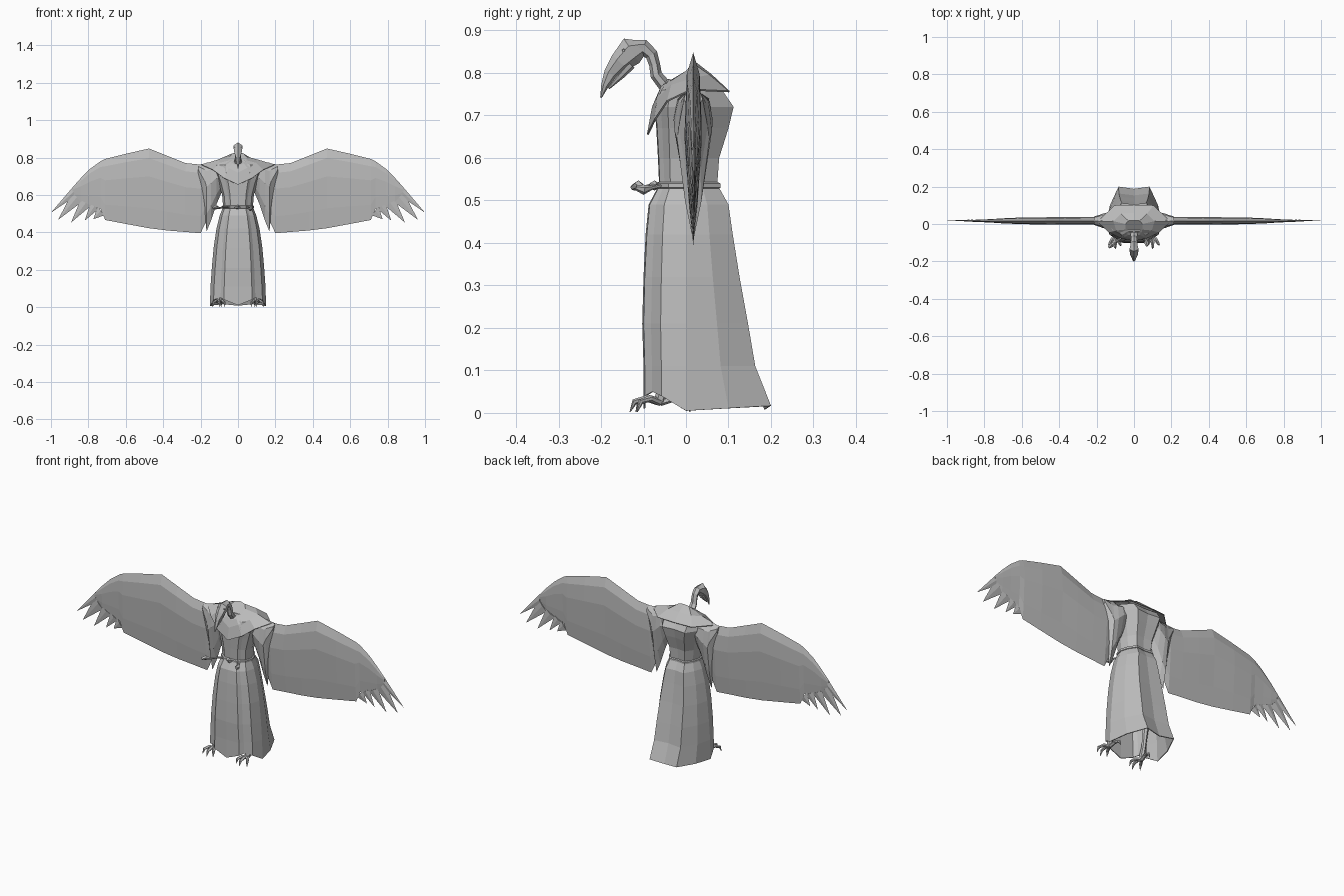
import bpy
import bmesh
from mathutils import Vector

cube = bpy.data.objects.get("Cube")
if cube:
    bpy.data.objects.remove(cube)

grey = bpy.data.materials.new("plain_grey")
grey.use_nodes = True
grey.diffuse_color = (0.5, 0.5, 0.5, 1)
grey.node_tree.nodes["Principled BSDF"].inputs["Base Color"].default_value = (0.5, 0.5, 0.5, 1)


def loft(name, rings, caps=(True, True), mirror=False, thick=0):
    """Skin a list of equal-length closed rings into a flat-shaded object."""
    bm = bmesh.new()
    loops = [[bm.verts.new(p) for p in ring] for ring in rings]
    for a, b in zip(loops, loops[1:]):
        n = len(a)
        for i in range(n):
            j = (i + 1) % n
            bm.faces.new((a[i], a[j], b[j], b[i]))
    if caps[0]:
        bm.faces.new(loops[0])
    if caps[1]:
        bm.faces.new(loops[-1])
    bmesh.ops.remove_doubles(bm, verts=bm.verts, dist=0.0001)
    bmesh.ops.recalc_face_normals(bm, faces=bm.faces)
    mesh = bpy.data.meshes.new(name)
    bm.to_mesh(mesh)
    bm.free()
    mesh.materials.append(grey)
    obj = bpy.data.objects.new(name, mesh)
    bpy.context.collection.objects.link(obj)
    if thick:
        mod = obj.modifiers.new("cloth", 'SOLIDIFY')
        mod.thickness = thick
    if mirror:
        mod = obj.modifiers.new("mirror", 'MIRROR')
        mod.use_mirror_merge = False
    return obj


def both_sides(half):
    """Complete a ring from its +x half, front centre to back centre."""
    return half + [(-x, y, z) for x, y, z in half[-2:0:-1]]


def tube(name, path, sizes, mirror=False):
    """Six-sided tube; sizes are (sideways, upward) radii along the path."""
    pts = [Vector(p) for p in path]
    rings = []
    for i, p in enumerate(pts):
        t = (pts[min(i + 1, len(pts) - 1)] - pts[max(i - 1, 0)]).normalized()
        side = Vector((1, 0, 0)) - t * t.x
        if side.length < 0.3:
            side = Vector((0, 1, 0)) - t * t.y
        side.normalize()
        up = t.cross(side)
        a, b = sizes[i]
        rings.append([p + side * a * u + up * b * v for u, v in
                      ((0, 1), (1, .4), (.8, -.5), (0, -1), (-.8, -.5), (-1, .4))])
    return loft(name, rings, mirror=mirror)


def blade(x, top, bottom, half, y0=0.017):
    """Lens section of a wing: sharp edges, thickest near the leading edge."""
    d = top - bottom
    return [(x, y0, top), (x, y0 + half * .8, top - d * .12), (x, y0 + half, top - d * .35),
            (x, y0 + half * .5, bottom + d * .25), (x, y0, bottom),
            (x, y0 - half * .5, bottom + d * .25), (x, y0 - half, top - d * .35),
            (x, y0 - half * .8, top - d * .12)]


# Robe: angular section scaled by half width, front depth and back depth
SECTION = [(0, -1), (.5, -.97), (.62, -.8), (.87, -.58), (1, 0), (.86, .5), (.55, 1), (0, .94)]


def robe_ring(z, w, front, back, hem=(0,) * 8):
    return both_sides([(x * w, y * (front if y < 0 else back), z + h)
                       for (x, y), h in zip(SECTION, hem)])


loft("skirt", [
    robe_ring(.005, .15, .1, .2, (.005, .035, .045, .035, 0, .006, .012, .004)),
    robe_ring(.11, .147, .1, .163), robe_ring(.21, .14, .103, .146),
    robe_ring(.32, .13, .1, .126), robe_ring(.42, .115, .095, .11),
    robe_ring(.49, .098, .088, .1), robe_ring(.535, .08, .064, .075)],
    caps=(False, True), thick=.004)
loft("torso", [
    robe_ring(.53, .079, .063, .073), robe_ring(.6, .085, .066, .078),
    robe_ring(.67, .106, .07, .1), robe_ring(.72, .125, .074, .112),
    robe_ring(.76, .13, .06, .085), robe_ring(.785, .06, .04, .05)])
loft("belt", [robe_ring(z, .08 + g, .065 + g, .075 + g)
              for z, g in ((.527, 0), (.53, .006), (.54, .006), (.543, 0))])

# Shoulder cape, from neck opening to pointed front hem
loft("cape", [
    both_sides([(0, -.065, .755), (.03, -.058, .77), (.045, -.03, .785),
                (.045, 0, .805), (.03, .017, .822), (0, .02, .828)]),
    both_sides([(0, -.08, .72), (.05, -.068, .745), (.095, -.035, .772),
                (.11, .015, .788), (.07, .055, .796), (0, .06, .797)]),
    both_sides([(0, -.092, .655), (.075, -.075, .69), (.135, -.045, .735),
                (.195, .012, .762), (.105, .1, .758), (0, .103, .757)])],
    caps=(True, False), thick=.004)

# Sleeves draped over the wing roots
loft("sleeve", [
    blade(.085, .75, .62, .04), blade(.115, .765, .55, .046), blade(.145, .772, .46, .044),
    blade(.168, .772, .405, .038), blade(.178, .768, .5, .034), blade(.215, .76, .7, .022)],
    mirror=True)

# Wings and splayed flight feathers
WING = [(.165, .755, .47, .017), (.2, .762, .395, .02), (.28, .77, .402, .02),
        (.38, .81, .41, .02), (.475, .848, .422, .019), (.6, .82, .445, .018),
        (.71, .792, .466, .013), (.735, .78, .525, .011), (.79, .74, .545, .008),
        (.84, .69, .565, .006), (.885, .64, .605, .004)]
loft("wing", [blade(*s) for s in WING], mirror=True)
FEATHERS = [((1.0, .505), (.882, .643), (.875, .59)), ((.962, .467), (.885, .615), (.838, .56)),
            ((.893, .452), (.842, .572), (.785, .543)), ((.82, .462), (.79, .552), (.745, .525)),
            ((.773, .47), (.75, .54), (.718, .49))]
for i, (tip, hi, lo) in enumerate(FEATHERS):
    mx, mz = (hi[0] + lo[0]) / 2, (hi[1] + lo[1]) / 2
    base = [(hi[0], .018, hi[1]), (mx, .023, mz), (lo[0], .018, lo[1]), (mx, .013, mz)]
    end = [(tip[0], .02, tip[1])] * 4
    loft(f"flight_feather_{i + 1}", [base, end], caps=(True, False), mirror=True)

# Bent neck, head and hooked beak
tube("neck", [(0, -.02, .765), (0, -.052, .772), (0, -.07, .795), (0, -.074, .82),
              (0, -.081, .843), (0, -.1, .86), (0, -.12, .858)],
     [(.022, .018), (.02, .016), (.017, .014), (.016, .013), (.016, .015), (.018, .019), (.02, .02)])
tube("head", [(0, -.095, .863), (0, -.128, .852), (0, -.155, .825), (0, -.177, .798),
              (0, -.191, .77), (0, -.2, .742)],
     [(.014, .012), (.025, .034), (.021, .025), (.012, .017), (.008, .009), (.002, .002)])
tube("lower_beak", [(0, -.13, .82), (0, -.155, .793), (0, -.182, .764)],
     [(.013, .012), (.01, .009), (.003, .003)])
tube("eye", [(.012, -.146, .853), (.024, -.147, .853)], [(.005, .005), (.003, .003)], mirror=True)

# Knotted belt ends
thin, knob = (.005, .005), (.012, .012)
tube("right_belt_end", [(-.04, -.055, .535), (-.075, -.08, .535), (-.1, -.1, .53),
                        (-.118, -.112, .535), (-.135, -.125, .53)],
     [thin, thin, thin, knob, (.007, .007)])
tube("left_belt_end", [(.045, -.055, .535), (.06, -.08, .53), (.066, -.1, .525), (.07, -.118, .53)],
     [thin, thin, knob, (.006, .006)])
tube("belt_knot", [(-.02, -.066, .534), (0, -.074, .535), (.02, -.066, .534)], [thin, knob, thin])

# Clawed feet under the hem
tube("leg", [(.1, -.03, .2), (.1, -.045, .09), (.1, -.062, .028)],
     [(.016, .016), (.011, .011), (.014, .014)], mirror=True)
for name, dx, y in (("inner_toe", -.03, -.118), ("middle_toe", 0, -.132),
                    ("outer_toe", .035, -.115), ("back_toe", -.01, .01)):
    reach = y + .06
    tube(name, [(.1, -.06, .025), (.1 + dx * .5, -.06 + reach * .45, .034),
                (.1 + dx * .9, -.06 + reach * .85, .026), (.1 + dx, y, .002)],
         [(.011, .009), (.009, .008), (.007, .007), (.001, .001)], mirror=True)
